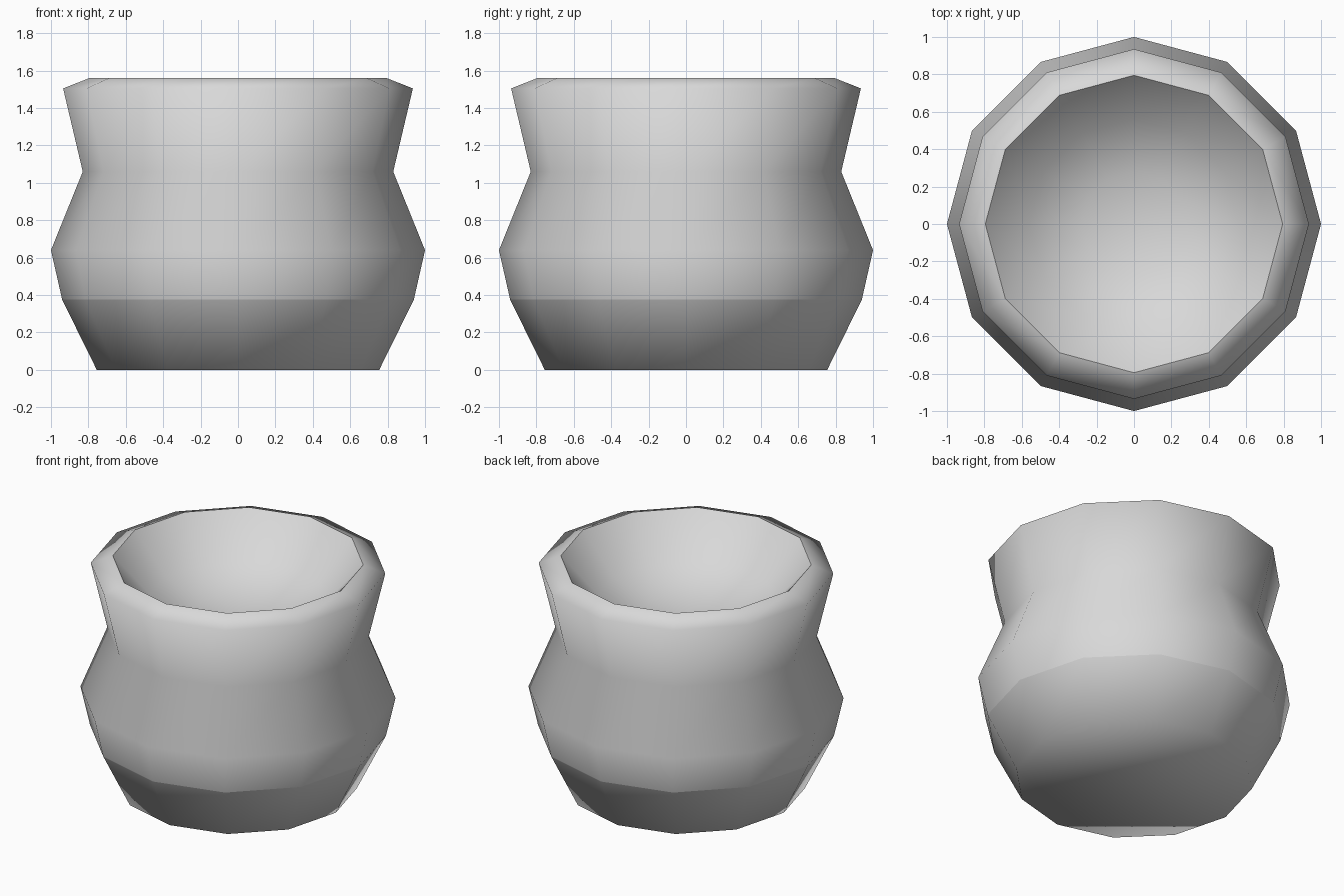
import bpy
import bmesh
from math import cos, sin, tau

SIDES = 12

cube = bpy.data.objects.get("Cube")
if cube:
    bpy.data.objects.remove(cube, do_unlink=True)

# Plain grey clay
clay = bpy.data.materials.new("grey_clay")
clay.use_nodes = True
grey = (0.69, 0.69, 0.69, 1.0)
clay.diffuse_color = grey
clay.node_tree.nodes["Principled BSDF"].inputs["Base Color"].default_value = grey

# Profile as (radius, height): foot, belly, neck, flared lip, then the shallow hollow
outer = [(0.755, 0.0), (0.94, 0.375), (1.0, 0.64), (0.83, 1.06), (0.935, 1.505)]
hollow = [(0.795, 1.56), (0.56, 1.3), (0.28, 1.2)]
profile = outer + hollow
hollow_bottom = 1.16
sharp_rings = (1, len(outer))  # top of the foot band, inner edge of the lip

bm = bmesh.new()


def add_ring(radius, height):
    return [bm.verts.new((radius * cos(tau * i / SIDES),
                          radius * sin(tau * i / SIDES), height))
            for i in range(SIDES)]


rings = [add_ring(r, z) for r, z in profile]

# Walls
for low, high in zip(rings, rings[1:]):
    for i in range(SIDES):
        j = (i + 1) % SIDES
        bm.faces.new((low[i], low[j], high[j], high[i]))

# Flat base and rounded hollow bottom
bm.faces.new(rings[0][::-1])
centre = bm.verts.new((0, 0, hollow_bottom))
for i in range(SIDES):
    bm.faces.new((rings[-1][i], rings[-1][(i + 1) % SIDES], centre))

# Smooth shading with two crisp rings
for face in bm.faces:
    face.smooth = True
for index in sharp_rings:
    for i in range(SIDES):
        edge = bm.edges.get((rings[index][i], rings[index][(i + 1) % SIDES]))
        edge.smooth = False

mesh = bpy.data.meshes.new("pot")
bm.to_mesh(mesh)
bm.free()
mesh.materials.append(clay)
pot = bpy.data.objects.new("pot", mesh)
bpy.context.collection.objects.link(pot)
